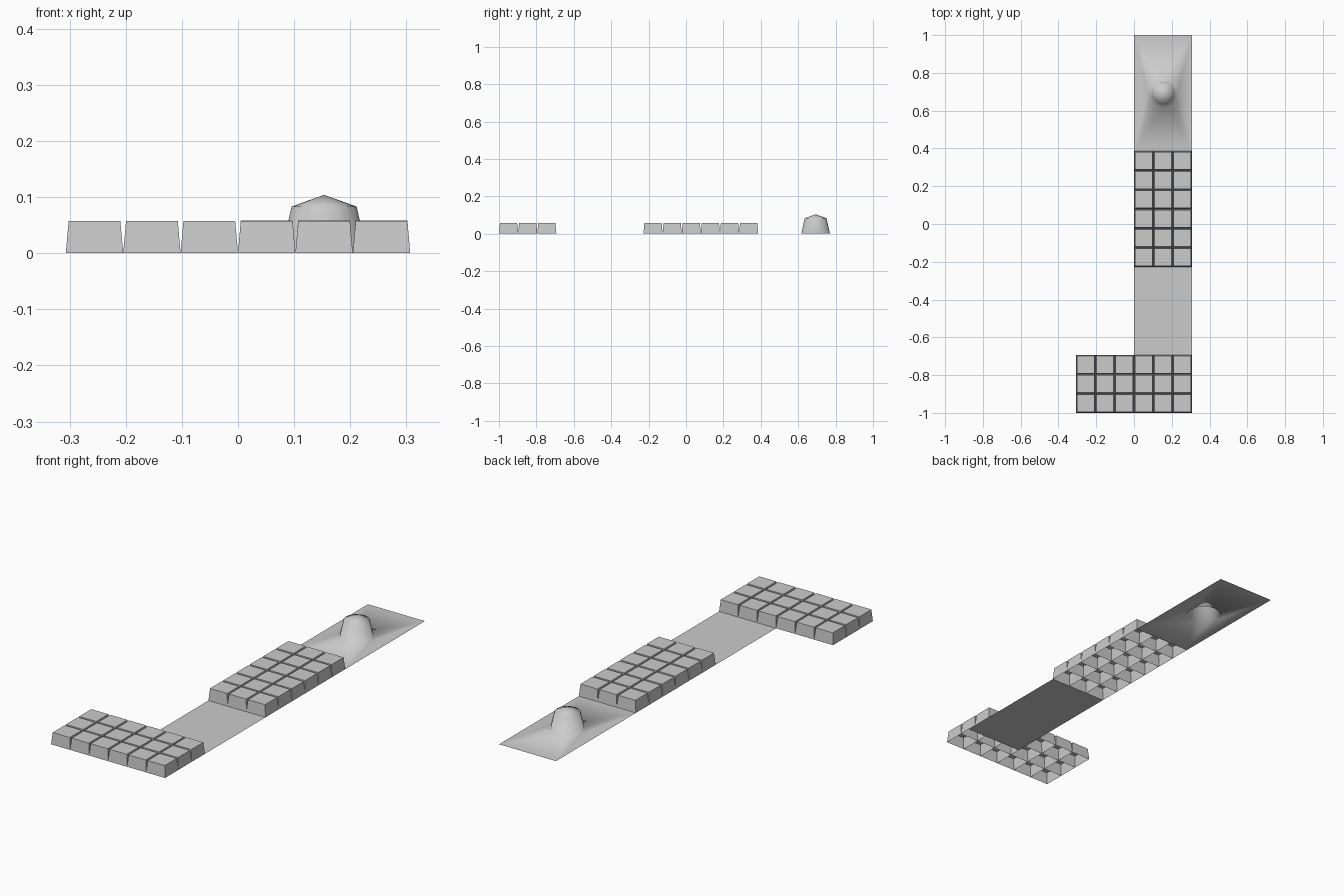
import bpy, bmesh, math

if "Cube" in bpy.data.objects:
    bpy.data.objects.remove(bpy.data.objects["Cube"])

PITCH = 0.1023          # one key cell
W, L = 3 * PITCH, 6 * PITCH
INSET = 0.005


def new_object(name, bm, smooth=False):
    mesh = bpy.data.meshes.new(name)
    for f in bm.faces:
        f.smooth = smooth
    bm.to_mesh(mesh)
    bm.free()
    obj = bpy.data.objects.new(name, mesh)
    bpy.context.collection.objects.link(obj)
    return obj


def rect(bm, x0, x1, y0, y1, z=0):
    return [bm.verts.new(p) for p in
            ((x0, y0, z), (x1, y0, z), (x1, y1, z), (x0, y1, z))]


def key_block(name, x0, y0, columns, rows, height):
    # One tapered, open-bottomed key, repeated on a grid
    bm = bmesh.new()
    low = rect(bm, 0, PITCH, 0, PITCH)
    top = rect(bm, INSET, PITCH - INSET, INSET, PITCH - INSET, height)
    bm.faces.new(top)
    for i in range(4):
        j = (i + 1) % 4
        bm.faces.new((low[i], low[j], top[j], top[i]))
    obj = new_object(name, bm)
    obj.location = (x0, y0, 0)
    for axis, count in ((0, columns), (1, rows)):
        mod = obj.modifiers.new("repeat", 'ARRAY')
        mod.count = count
        mod.use_relative_offset = False
        mod.use_constant_offset = True
        offset = [0, 0, 0]
        offset[axis] = PITCH
        mod.constant_offset_displace = offset


# Key blocks
key_block("front_keys", -W, -1, 6, 3, 0.057)
key_block("middle_keys", 0, 1 - 2 * L, 3, 6, 0.0585)

# Flat panel running under half of the front keys
bm = bmesh.new()
bm.faces.new(rect(bm, 0, W, 1 - 3 * L, 1 - 2 * L))
new_object("flat_panel", bm)

# Rear panel with a smoothly shaded stud growing out of it
bm = bmesh.new()
cx, cy, n = W / 2, 1 - L / 2, 16


def ring(r, z):
    return [bm.verts.new((cx + r * math.cos(2 * math.pi * i / n),
                          cy + r * math.sin(2 * math.pi * i / n), z))
            for i in range(n)]


base, shoulder = ring(0.077, 0), ring(0.058, 0.083)
tip = bm.verts.new((cx, cy, 0.104))
for i in range(n):
    j = (i + 1) % n
    bm.faces.new((base[i], base[j], shoulder[j], shoulder[i]))
    bm.faces.new((shoulder[i], shoulder[j], tip))

# Panel fans from each corner to its quarter of the stud base
corners = rect(bm, 0, W, 1 - L, 1)
corners = [corners[2], corners[3], corners[0], corners[1]]
q = n // 4
for c in range(4):
    for i in range(c * q, (c + 1) * q):
        bm.faces.new((corners[c], base[(i + 1) % n], base[i]))
    bm.faces.new((corners[c], corners[(c + 1) % 4], base[(c + 1) * q % n]))
bm.normal_update()
new_object("stud_panel", bm, smooth=True)
